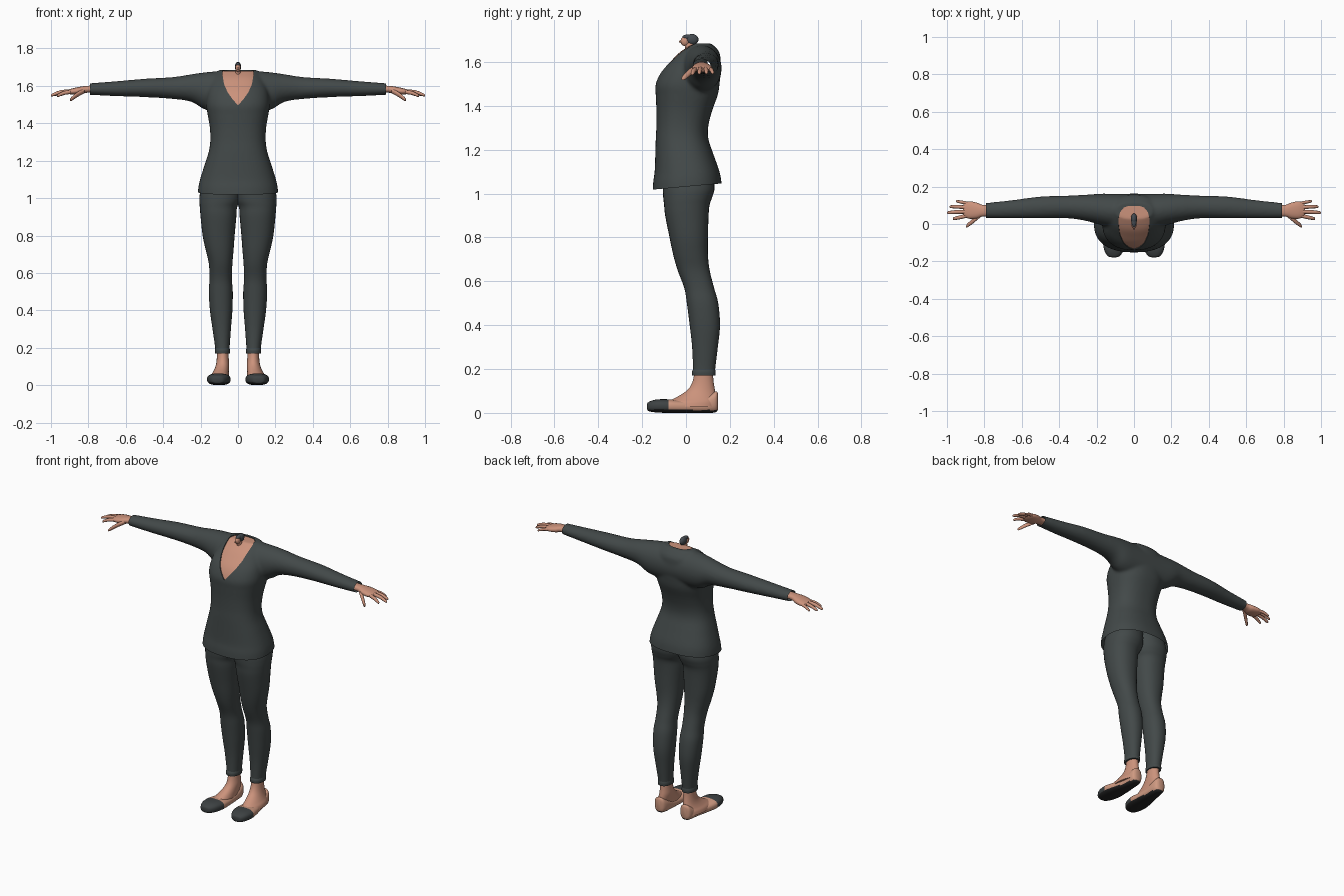
import bpy, bmesh, math
from mathutils import Vector

if "Cube" in bpy.data.objects:
    bpy.data.objects.remove(bpy.data.objects["Cube"])


def material(name, rgb):
    m = bpy.data.materials.new(name)
    m.diffuse_color = (*rgb, 1)
    m.use_nodes = True
    m.node_tree.nodes["Principled BSDF"].inputs["Base Color"].default_value = m.diffuse_color
    return m


CLOTH = material("charcoal cloth", (0.055, 0.066, 0.066))
SKIN = material("skin", (0.60, 0.29, 0.20))
SHOE = material("tan shoe", (0.62, 0.32, 0.22))
CAP = material("dark toe cap", (0.048, 0.055, 0.057))
SOLE = material("black sole", (0.018, 0.018, 0.018))
HAIR = material("grey hair", (0.06, 0.07, 0.08))


def bridge(bm, rings):
    """Skin a list of coordinate rings and cap both ends."""
    vs = [[bm.verts.new(p) for p in r] for r in rings]
    n = len(vs[0])
    for a, b in zip(vs, vs[1:]):
        for i in range(n):
            bm.faces.new((a[i], a[(i + 1) % n], b[(i + 1) % n], b[i]))
    bm.faces.new(vs[0])
    bm.faces.new(vs[-1])


def loft(bm, axis, spec, p=2.0, n=32, steps=4):
    """spec rows: position on axis, then min/max of the two other axes (x, y, z order)."""
    rows = []
    for i in range(len(spec) - 1):
        q = [spec[max(i - 1, 0)], spec[i], spec[i + 1], spec[min(i + 2, len(spec) - 1)]]
        for s in range(steps):
            t = s / steps
            rows.append([0.5 * (2 * b + (c - a) * t + (2 * a - 5 * b + 4 * c - d) * t * t
                                + (3 * b - a - 3 * c + d) * t ** 3) for a, b, c, d in zip(*q)])
    rows.append(spec[-1])
    rings = []
    for pos, a0, a1, b0, b1 in rows:
        ring = []
        for k in range(n):
            c, s = math.cos(2 * math.pi * k / n), math.sin(2 * math.pi * k / n)
            co = [(a0 + a1) / 2 + (a1 - a0) / 2 * math.copysign(abs(c) ** (2 / p), c),
                  (b0 + b1) / 2 + (b1 - b0) / 2 * math.copysign(abs(s) ** (2 / p), s)]
            co.insert(axis, pos)
            ring.append(co)
        rings.append(ring)
    bridge(bm, rings)


def make(name, bm, mats, mirror=False):
    bmesh.ops.recalc_face_normals(bm, faces=bm.faces[:])
    me = bpy.data.meshes.new(name)
    bm.to_mesh(me)
    bm.free()
    o = bpy.data.objects.new(name, me)
    bpy.context.collection.objects.link(o)
    for m in mats:
        me.materials.append(m)
    if mirror:
        o.modifiers.new("mirror", 'MIRROR').use_mirror_merge = False
    return o


def bake(o, mat):
    dg = bpy.context.evaluated_depsgraph_get()
    me = bpy.data.meshes.new_from_object(o.evaluated_get(dg))
    o.modifiers.clear()
    o.data = me
    me.materials.clear()
    me.materials.append(mat)
    for f in me.polygons:
        f.material_index = 0


def smooth(o, angle=50):
    bpy.ops.object.select_all(action='DESELECT')
    o.select_set(True)
    bpy.context.view_layer.objects.active = o
    bpy.ops.object.shade_smooth_by_angle(angle=math.radians(angle))


# Sweater: torso and sleeves fused into one smooth body
bm = bmesh.new()
torso = [(0.98, .217, -.153, .168), (1.05, .213, -.15, .162), (1.10, .203, -.143, .153),
         (1.18, .178, -.14, .125), (1.25, .156, -.138, .102), (1.31, .148, -.135, .102),
         (1.38, .151, -.135, .12), (1.45, .163, -.138, .145), (1.50, .17, -.138, .153),
         (1.56, .165, -.112, .158), (1.61, .15, -.07, .158), (1.65, .13, -.03, .15),
         (1.685, .10, .025, .115)]
loft(bm, 2, [(z, -w, w, y0, y1) for z, w, y0, y1 in torso], p=2.4, n=48)
sleeve = [(.82, .032, .11, 1.553, 1.612), (.65, .03, .128, 1.545, 1.625), (.5, .03, .147, 1.54, 1.638),
          (.35, .03, .152, 1.53, 1.647), (.25, .015, .157, 1.515, 1.662),
          (.18, -.005, .162, 1.475, 1.672), (.10, -.02, .162, 1.46, 1.678)]
loft(bm, 0, sleeve + [(-r[0], *r[1:]) for r in reversed(sleeve)])
sweater = make("sweater", bm, [CLOTH])
rm = sweater.modifiers.new("fuse", 'REMESH')
rm.mode, rm.voxel_size = 'VOXEL', 0.009
sm = sweater.modifiers.new("soften", 'SMOOTH')
sm.factor, sm.iterations = 0.5, 6
bake(sweater, CLOTH)

# Neck opening cutter: V outline running front to back
half = [(.03, 1.53), (.055, 1.565), (.075, 1.61), (.083, 1.66), (.085, 1.8)]
outline = [(0, 1.495)] + half + [(-x, z) for x, z in reversed(half)]
bm = bmesh.new()
bridge(bm, [[(x * s, y, z) for x, z in outline]
            for y, s in ((-.3, 1), (.03, 1), (.065, .88), (.088, .65), (.097, .35))])
cutter = make("neck_cutter", bm, [])
cutter.hide_render = True

# Skin inside the neckline: inset copy of the body kept within the V
chest = bpy.data.objects.new("chest_skin", sweater.data.copy())
bpy.context.collection.objects.link(chest)
d = chest.modifiers.new("inset", 'DISPLACE')
d.strength, d.mid_level = -0.005, 0
for o, op, mat in ((chest, 'INTERSECT', SKIN), (sweater, 'DIFFERENCE', CLOTH)):
    b = o.modifiers.new("neck", 'BOOLEAN')
    b.operation, b.object, b.solver = op, cutter, 'EXACT'
    bake(o, mat)
bpy.data.objects.remove(cutter)

# Open the hem (higher at the back) and both cuffs
bm = bmesh.new()
bm.from_mesh(sweater.data)
for co, no in (((0, 0, 1.032), (0, .09, -1)), ((.79, 0, 0), (1, 0, 0)), ((-.79, 0, 0), (-1, 0, 0))):
    bmesh.ops.bisect_plane(bm, geom=bm.verts[:] + bm.edges[:] + bm.faces[:], plane_co=co,
                           plane_no=Vector(no).normalized(), clear_outer=True)
bm.to_mesh(sweater.data)
bm.free()
smooth(sweater)
smooth(chest)

# Trouser legs, rising under the sweater
bm = bmesh.new()
loft(bm, 2, [(.172, .045, .122, .03, .132), (.2, .045, .122, .032, .133), (.3, .038, .136, .028, .145),
             (.4, .03, .15, .017, .155), (.5, .028, .156, .004, .147), (.57, .033, .152, -.008, .128),
             (.65, .03, .156, -.038, .108), (.72, .024, .172, -.058, .1), (.8, .018, .189, -.075, .1),
             (.9, .009, .2, -.095, .103), (.95, .005, .204, -.1, .108), (.985, -.012, .206, -.104, .12),
             (1.03, -.02, .203, -.105, .13), (1.12, -.02, .18, -.1, .12)], p=2.2)
smooth(make("trouser_leg", bm, [CLOTH], True))

# Trouser ankle bands
bm = bmesh.new()
loft(bm, 2, [(.17, .044, .123, .028, .134), (.186, .043, .124, .027, .135), (.2, .046, .121, .033, .132)], p=2.2)
smooth(make("trouser_cuff", bm, [CLOTH], True))

# Feet and ankles
bm = bmesh.new()
loft(bm, 2, [(.03, .05, .152, -.1, .136), (.05, .049, .147, -.085, .137), (.068, .049, .135, -.05, .136),
             (.09, .048, .124, -.012, .134), (.115, .047, .117, .016, .13), (.15, .05, .113, .032, .125),
             (.2, .052, .112, .04, .122)])
smooth(make("foot", bm, [SKIN], True))

# Flat shoes: dark toe cap and sole chosen by position
bm = bmesh.new()
loft(bm, 1, [(-.178, .095, .12, .02, .04), (-.17, .075, .142, .008, .05), (-.135, .052, .16, .002, .061),
             (-.08, .04, .166, 0, .062), (-.02, .042, .155, 0, .057), (.05, .047, .137, 0, .06),
             (.11, .049, .13, 0, .085), (.138, .058, .122, .004, .098), (.147, .075, .105, .02, .085)], p=2.6)
bmesh.ops.recalc_face_normals(bm, faces=bm.faces[:])
for f in bm.faces:
    c = f.calc_center_median()
    if c.z < .012 or f.normal.z < -.6:
        f.material_index = 2
    elif c.y < -.078:
        f.material_index = 1
smooth(make("shoe", bm, [SHOE, CAP, SOLE], True))

# Hands: palm, four fingers and thumb
bm = bmesh.new()
loft(bm, 0, [(.75, .04, .1, 1.567, 1.602), (.81, .04, .102, 1.563, 1.6), (.84, .03, .114, 1.555, 1.596),
             (.88, .028, .121, 1.553, 1.588), (.905, .038, .113, 1.557, 1.58), (.913, .05, .1, 1.562, 1.575)],
     p=2.3, n=20)
digits = [((.89, .045, 1.568), (.93, .036, 1.562), (.968, .028, 1.546), .0105),
          ((.895, .066, 1.571), (.95, .064, 1.566), (1.0, .06, 1.549), .0105),
          ((.89, .088, 1.571), (.94, .092, 1.566), (.986, .093, 1.55), .01),
          ((.88, .107, 1.569), (.917, .116, 1.564), (.952, .122, 1.55), .009),
          ((.82, .05, 1.575), (.86, .017, 1.553), (.898, -.014, 1.524), .0135)]
for a, b, c, r in digits:
    e = [u + (v - u) * .85 for u, v in zip(b, c)]
    loft(bm, 0, [(x, y - s, y + s, z - s, z + s) for (x, y, z), s in
                 ((a, r), (b, r), (e, r * .75), (c, r * .2))], n=12, steps=3)
smooth(make("hand", bm, [SKIN], True))


# Tiny head resting in the neckline
def ball(name, mat, centre, size):
    b = bmesh.new()
    bmesh.ops.create_uvsphere(b, u_segments=20, v_segments=12, radius=1)
    for v in b.verts:
        v.co = [c + k * s for c, k, s in zip(centre, v.co, size)]
    smooth(make(name, b, [mat]))


ball("face", SKIN, (0, -.003, 1.695), (.014, .022, .022))
ball("nose", SKIN, (0, -.026, 1.693), (.004, .007, .005))
ball("neck", SKIN, (0, .015, 1.672), (.014, .02, .025))
ball("hair", HAIR, (0, .027, 1.703), (.017, .03, .025))
ball("hair_top", HAIR, (0, .008, 1.714), (.013, .025, .012))
